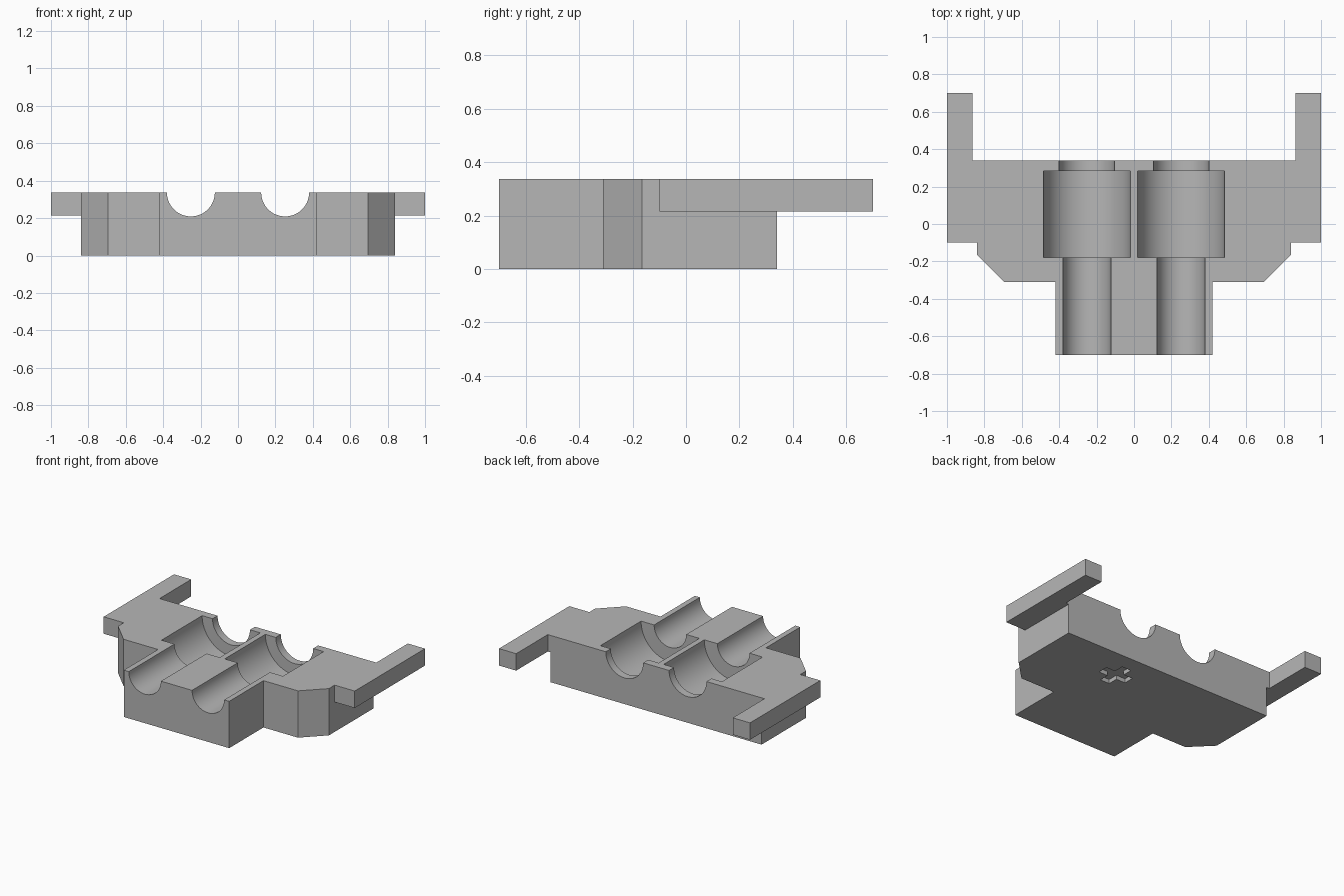
import bpy, bmesh, math
from mathutils import Matrix, Vector

if "Cube" in bpy.data.objects:
    bpy.data.objects.remove(bpy.data.objects["Cube"], do_unlink=True)

TOP = 0.337

grey = bpy.data.materials.new("plain_grey")
grey.use_nodes = True
colour = (0.47, 0.47, 0.47, 1)
grey.diffuse_color = colour
grey.node_tree.nodes["Principled BSDF"].inputs["Base Color"].default_value = colour


def finish(bm, name):
    bmesh.ops.recalc_face_normals(bm, faces=bm.faces)
    mesh = bpy.data.meshes.new(name)
    bm.to_mesh(mesh)
    bm.free()
    mesh.materials.append(grey)
    obj = bpy.data.objects.new(name, mesh)
    bpy.context.collection.objects.link(obj)
    return obj


def prism(name, outline, z0, z1):
    """Extrude a flat xy outline from z0 to z1."""
    bm = bmesh.new()
    face = bm.faces.new([bm.verts.new((x, y, z0)) for x, y in outline])
    up = bmesh.ops.extrude_face_region(bm, geom=[face])["geom"]
    bmesh.ops.translate(bm, vec=(0, 0, z1 - z0),
                        verts=[v for v in up if isinstance(v, bmesh.types.BMVert)])
    return finish(bm, name)


def lathe(name, x, profile, sides=96):
    """Stepped round cutter along y, from (y, radius) pairs."""
    bm = bmesh.new()
    rings = []
    for y, r in profile:
        angles = [math.tau * i / sides for i in range(sides)]
        rings.append([bm.verts.new((x + r * math.cos(a), y, TOP + r * math.sin(a)))
                      for a in angles])
    for a, b in zip(rings, rings[1:]):
        for i in range(sides):
            j = (i + 1) % sides
            bm.faces.new((a[i], a[j], b[j], b[i]))
    bm.faces.new(rings[0])
    bm.faces.new(rings[-1])
    return finish(bm, name)


def cut(target, cutter):
    cutter.hide_render = True
    mod = target.modifiers.new("cut", "BOOLEAN")
    mod.operation, mod.solver, mod.object = "DIFFERENCE", "EXACT", cutter
    bpy.context.view_layer.objects.active = target
    bpy.ops.object.modifier_apply(modifier=mod.name)
    bpy.data.objects.remove(cutter, do_unlink=True)


# Block with front tongue, bevelled shoulders and two rear arms
half = [(0.42, -0.70), (0.42, -0.31), (0.695, -0.31), (0.84, -0.165), (0.84, -0.1),
        (1.0, -0.1), (1.0, 0.70), (0.863, 0.70), (0.863, 0.34)]
outline = half + [(-x, y) for x, y in reversed(half)]
body = prism("clamp_block", outline, 0, TOP)

# Undercut below the side wings and arms
for s in (1, -1):
    box = [(s * 0.84, -0.1), (s * 1.1, -0.1), (s * 1.1, 0.8), (s * 0.84, 0.8)]
    cut(body, prism("wing_undercut", box, -0.1, 0.215))

# Two stepped half-round channels
steps = [(-0.8, 0.128), (-0.18, 0.128), (-0.18, 0.232),
         (0.283, 0.232), (0.283, 0.149), (0.5, 0.149)]
for s in (1, -1):
    cut(body, lathe("channel_cutter", s * 0.252, steps))

# Shallow plus-shaped recess underneath
long, wide = 0.11, 0.037
arm = [(long, -wide), (long, wide), (wide, wide)]
plus = []
for quarter in range(4):
    turn = Matrix.Rotation(quarter * math.pi / 2, 2)
    plus += [turn @ Vector(p) + Vector((0.252, 0.115)) for p in arm]
cut(body, prism("plus_recess", plus, -0.1, 0.03))

# Crisp edges, smooth channels
bpy.ops.object.select_all(action="DESELECT")
body.select_set(True)
bpy.context.view_layer.objects.active = body
bpy.ops.object.shade_smooth_by_angle(angle=math.radians(30))
